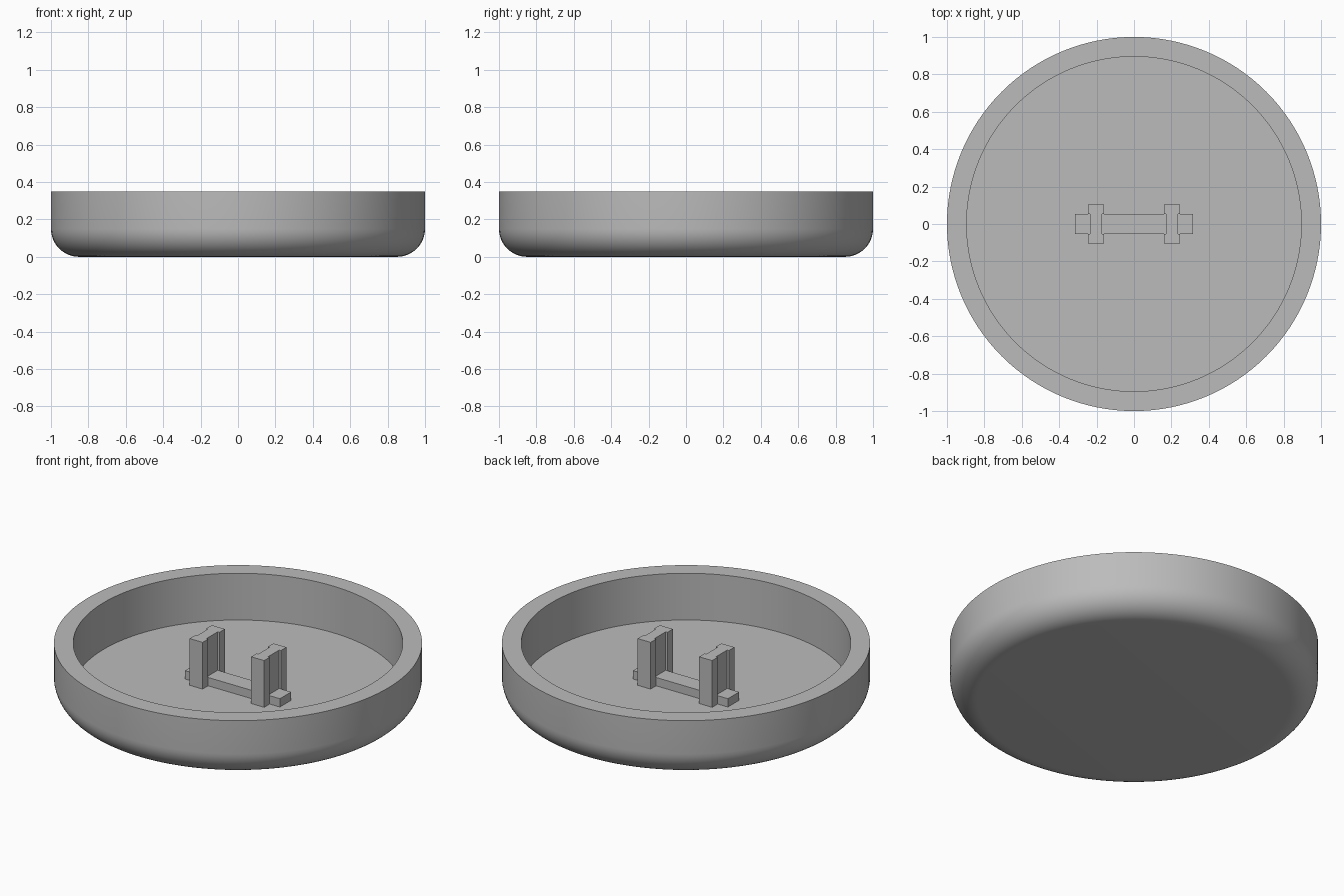
import bpy
import bmesh
import math

cube = bpy.data.objects.get("Cube")
if cube:
    bpy.data.objects.remove(cube, do_unlink=True)

HEIGHT, FLOOR = 0.35, 0.07
FILLET, INNER = 0.15, 0.895

grey = bpy.data.materials.new("plain grey")
grey.use_nodes = True
colour = (0.5, 0.5, 0.5, 1)
grey.diffuse_color = colour
grey.node_tree.nodes["Principled BSDF"].inputs["Base Color"].default_value = colour


def finish(name, bm):
    """Turn a bmesh into a named grey object."""
    bmesh.ops.recalc_face_normals(bm, faces=bm.faces)
    mesh = bpy.data.meshes.new(name)
    bm.to_mesh(mesh)
    bm.free()
    mesh.materials.append(grey)
    obj = bpy.data.objects.new(name, mesh)
    bpy.context.collection.objects.link(obj)
    return obj


def extrude_outline(name, points, bottom, top):
    """Extrude a plan outline straight up."""
    bm = bmesh.new()
    face = bm.faces.new([bm.verts.new((x, y, bottom)) for x, y in points])
    result = bmesh.ops.extrude_face_region(bm, geom=[face], use_keep_orig=True)
    verts = [v for v in result["geom"] if isinstance(v, bmesh.types.BMVert)]
    bmesh.ops.translate(bm, verts=verts, vec=(0, 0, top - bottom))
    return finish(name, bm)


# Round dish: lathed profile with a rounded bottom edge
steps = 12
profile = [(0, 0)]
for i in range(steps + 1):
    a = math.pi / 2 * i / steps
    profile.append((1 - FILLET + FILLET * math.sin(a), FILLET - FILLET * math.cos(a)))
profile += [(1, HEIGHT), (INNER, HEIGHT), (INNER, FLOOR), (0, FLOOR)]

bm = bmesh.new()
verts = [bm.verts.new((r, 0, z)) for r, z in profile]
edges = [bm.edges.new(pair) for pair in zip(verts, verts[1:])]
bmesh.ops.spin(bm, geom=verts + edges, cent=(0, 0, 0), axis=(0, 0, 1),
               angle=math.tau, steps=128, use_duplicate=False)
bmesh.ops.remove_doubles(bm, verts=bm.verts, dist=0.0001)
dish = finish("dish", bm)
bpy.ops.object.select_all(action='DESELECT')
dish.select_set(True)
bpy.context.view_layer.objects.active = dish
bpy.ops.object.shade_smooth_by_angle(angle=math.radians(30))

# Two upright clip posts, notched on both faces
half, waist, depth, notch = 0.043, 0.032, 0.105, 0.053
side = [(half, -depth), (half, -notch), (waist, -notch),
        (waist, notch), (half, notch), (half, depth)]
outline = side + [(-x, -y) for x, y in side]
for name, x in (("left_post", 0.204), ("right_post", -0.204)):
    post = extrude_outline(name, outline, FLOOR - 0.01, HEIGHT)
    post.location.x = x

# Low bar running through both posts
length = 0.315
extrude_outline("cross_bar", [(-length, -notch), (length, -notch),
                              (length, notch), (-length, notch)],
                FLOOR - 0.01, FLOOR + 0.05)
